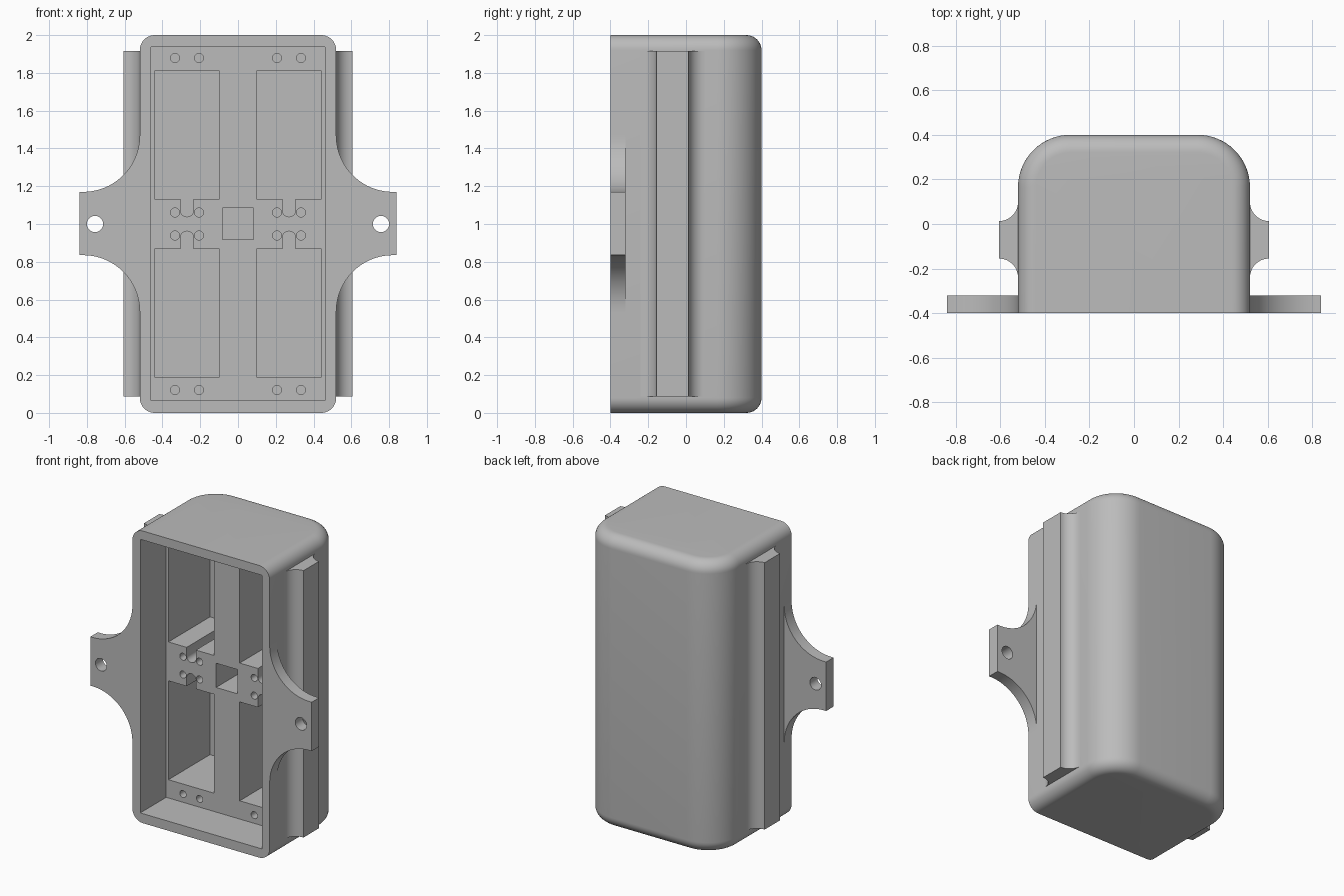
import bpy, bmesh, math

if "Cube" in bpy.data.objects:
    bpy.data.objects.remove(bpy.data.objects["Cube"])

grey = bpy.data.materials.new("plain grey")
grey.diffuse_color = (0.5, 0.5, 0.5, 1)
grey.use_nodes = True
grey.node_tree.nodes["Principled BSDF"].inputs["Base Color"].default_value = grey.diffuse_color


def arc(cx, cy, r, a0, a1, n=16):
    """Points on an arc, angles in degrees."""
    return [(cx + r * math.cos(math.radians(a0 + (a1 - a0) * i / n)),
             cy + r * math.sin(math.radians(a0 + (a1 - a0) * i / n)))
            for i in range(n + 1)]


def rect(x0, x1, z0, z1):
    return [(x0, z0), (x1, z0), (x1, z1), (x0, z1)]


def loft(bm, rings):
    """Skin a stack of rings and cap both ends."""
    rows = [[bm.verts.new(p) for p in ring] for ring in rings]
    for a, b in zip(rows, rows[1:]):
        for i in range(len(a)):
            j = (i + 1) % len(a)
            bm.faces.new((a[i], a[j], b[j], b[i]))
    bm.faces.new(rows[0][::-1])
    bm.faces.new(rows[-1])


def prism(bm, pts, axis, lo, hi):
    """Extrude an outline along y (x, z outline) or z (x, y outline)."""
    if axis == "y":
        loft(bm, [[(a, t, b) for a, b in pts] for t in (lo, hi)])
    else:
        loft(bm, [[(a, b, t) for a, b in pts] for t in (lo, hi)])


def finish(name, bm):
    bmesh.ops.recalc_face_normals(bm, faces=bm.faces[:])
    me = bpy.data.meshes.new(name)
    bm.to_mesh(me)
    bm.free()
    me.materials.append(grey)
    ob = bpy.data.objects.new(name, me)
    bpy.context.collection.objects.link(ob)
    return ob


def activate(ob):
    bpy.ops.object.select_all(action="DESELECT")
    ob.select_set(True)
    bpy.context.view_layer.objects.active = ob


def cut(ob, bm):
    """Subtract a cutter mesh, then remove the cutter."""
    cutter = finish("cutter", bm)
    cutter.hide_render = True
    mod = ob.modifiers.new("cut", "BOOLEAN")
    mod.operation, mod.solver, mod.object = "DIFFERENCE", "EXACT", cutter
    activate(ob)
    bpy.ops.object.modifier_apply(modifier=mod.name)
    bpy.data.objects.remove(cutter)


def smooth(ob):
    activate(ob)
    bpy.ops.object.shade_smooth_by_angle(angle=math.radians(30))


# Housing: rounded-back section, ends rounded by shrinking rings
W, D, R, F = 0.52, 0.40, 0.235, 0.08


def section(inset, z):
    w, d, r = W - inset, D - inset, R - inset
    pts = ([(-w, -D), (w, -D)] + arc(w - r, d - r, r, 0, 90)
           + arc(r - w, d - r, r, 90, 180))
    return [(x, y, z) for x, y in pts]


steps = [math.radians(90 * i / 10) for i in range(11)]
bottom = [(F * (1 - math.sin(a)), F * (1 - math.cos(a))) for a in steps]
bm = bmesh.new()
loft(bm, [section(i, z) for i, z in bottom]
     + [section(i, 2 - z) for i, z in reversed(bottom)])
housing = finish("housing", bm)

# Front recess
FLOOR, BACK = -0.12, 0.33
bm = bmesh.new()
prism(bm, rect(-0.46, 0.46, 0.065, 1.938), "y", -0.6, FLOOR)
cut(housing, bm)

# Four notched pockets, centre socket and screw holes in the recess floor
bm = bmesh.new()
prism(bm, rect(-0.082, 0.082, 0.918, 1.084), "y", -0.3, BACK)
for sx in (-1, 1):
    for sz in (-1, 1):
        outline = ([(0.097, 0.81), (0.097, 0.133), (0.235, 0.133)]
                   + arc(0.27, 0.073, 0.035, 180, 360, 12)
                   + [(0.305, 0.133), (0.443, 0.133), (0.443, 0.81)])
        prism(bm, [(sx * x, 1 + sz * z) for x, z in outline], "y", -0.3, BACK)
        for x in (0.207, 0.333):
            for z in (0.061, 0.879):
                ring = arc(sx * x, 1 + sz * z, 0.024, 0, 360, 20)[:-1]
                prism(bm, ring, "y", -0.3, FLOOR + 0.15)
cut(housing, bm)
smooth(housing)

for side, s in (("left", -1), ("right", 1)):
    # Side rail with concave flanks
    flank = arc(0.605, 0.098, 0.085, 180, 270, 12)
    lower = arc(0.605, -0.24, 0.085, 90, 180, 12)
    pts = [(0.50, 0.098)] + flank + lower + [(0.50, -0.24)]
    bm = bmesh.new()
    prism(bm, [(s * x, y) for x, y in pts], "z", 0.088, 1.915)
    smooth(finish(side + "_rail", bm))

    # Mounting ear with swept edges and a bolt hole
    pts = (arc(0.82, 1.47, 0.30, 180, 270, 20) + [(0.838, 1.17), (0.838, 0.835)]
           + arc(0.82, 0.535, 0.30, 90, 180, 20))
    bm = bmesh.new()
    prism(bm, [(s * x, z) for x, z in pts], "y", -0.40, -0.32)
    ear = finish(side + "_mounting_ear", bm)
    bm = bmesh.new()
    prism(bm, arc(s * 0.757, 1.0, 0.043, 0, 360, 32)[:-1], "y", -0.6, 0)
    cut(ear, bm)
    smooth(ear)
